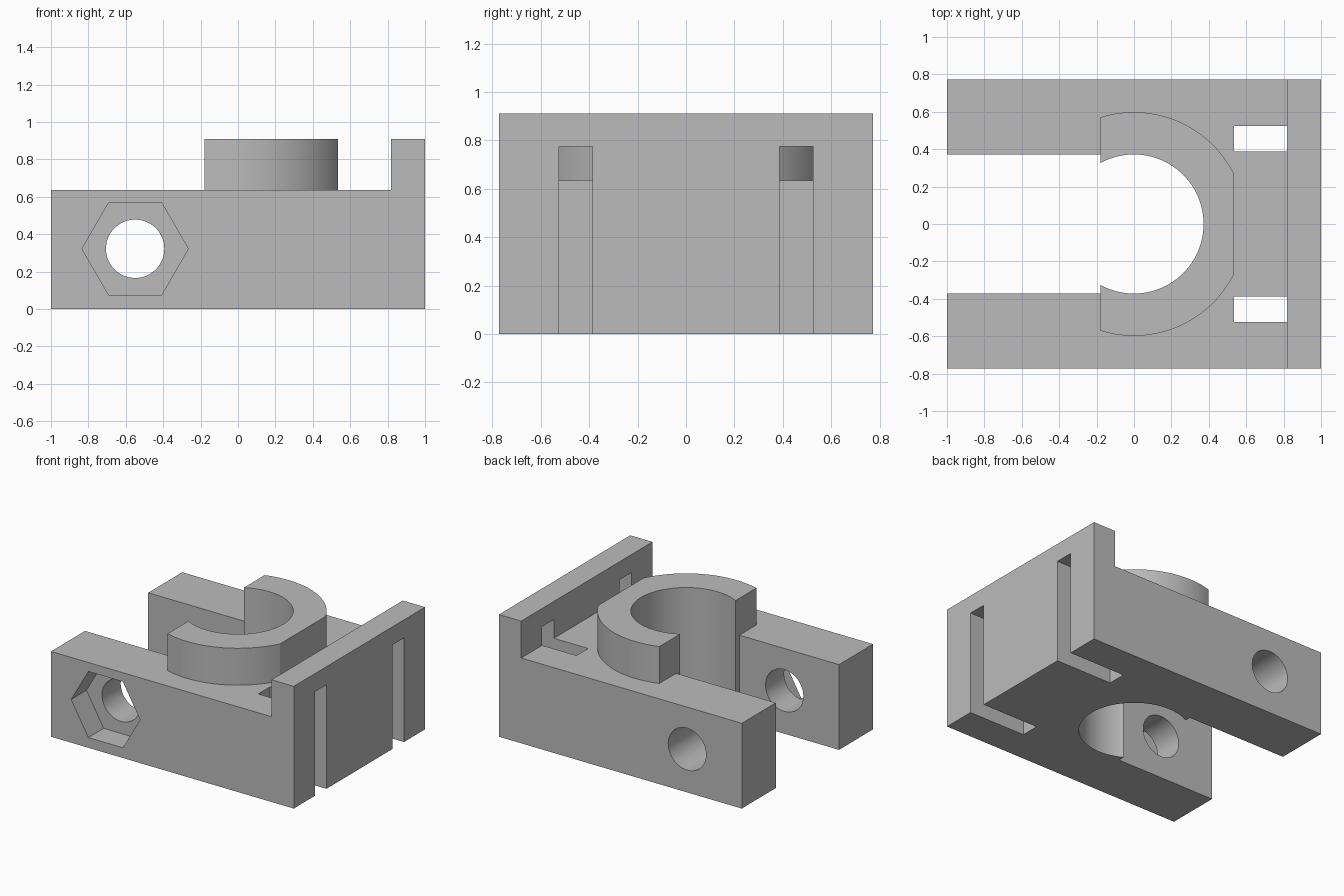
import bpy, bmesh
from math import cos, sin, acos, pi, radians
from mathutils import Vector

if "Cube" in bpy.data.objects:
    bpy.data.objects.remove(bpy.data.objects["Cube"], do_unlink=True)

GREY = (0.5, 0.5, 0.5, 1)
mat = bpy.data.materials.new("plain grey")
mat.use_nodes = True
mat.diffuse_color = GREY
mat.node_tree.nodes["Principled BSDF"].inputs["Base Color"].default_value = GREY

HALF_W = 0.772
BASE_H, TOP_H = 0.635, 0.91
COLLAR_R, BORE_R = 0.598, 0.372
COLLAR_BACK, COLLAR_FLAT = -0.18, 0.535
WALL_X = 0.817
BOLT = (-0.55, 0.322)


def prism(name, points, lo, hi, axis="z"):
    """Extrude an outline: (x, y) along z, or (x, z) along y."""
    def place(p, d):
        return (p[0], p[1], d) if axis == "z" else (p[0], d, p[1])
    bm = bmesh.new()
    face = bm.faces.new([bm.verts.new(place(p, lo)) for p in points])
    grown = bmesh.ops.extrude_face_region(bm, geom=[face])["geom"]
    move = Vector((0, 0, hi - lo) if axis == "z" else (0, hi - lo, 0))
    bmesh.ops.translate(bm, vec=move, verts=[v for v in grown if isinstance(v, bmesh.types.BMVert)])
    bmesh.ops.recalc_face_normals(bm, faces=bm.faces)
    mesh = bpy.data.meshes.new(name)
    bm.to_mesh(mesh)
    bm.free()
    mesh.materials.append(mat)
    obj = bpy.data.objects.new(name, mesh)
    bpy.context.collection.objects.link(obj)
    return obj


def arc(radius, start, end, steps, center=(0, 0)):
    return [(center[0] + radius * cos(start + (end - start) * i / steps),
             center[1] + radius * sin(start + (end - start) * i / steps))
            for i in range(steps + 1)]


def circle(radius, sides, center=(0, 0)):
    return arc(radius, 0, 2 * pi, sides, center)[:-1]


def rect(x0, x1, y0, y1):
    return [(x0, y0), (x1, y0), (x1, y1), (x0, y1)]


def combine(target, tool, operation="DIFFERENCE"):
    mod = target.modifiers.new(tool.name, "BOOLEAN")
    mod.operation = operation
    mod.solver = "EXACT"
    mod.object = tool
    bpy.context.view_layer.objects.active = target
    bpy.ops.object.modifier_apply(modifier=mod.name)
    bpy.data.objects.remove(tool, do_unlink=True)


# L-shaped body: flat base with an upright end wall
body = prism("clamp_body", [(-1, 0), (1, 0), (1, TOP_H), (WALL_X, TOP_H),
                            (WALL_X, BASE_H), (-1, BASE_H)], -HALF_W, HALF_W, "y")

# Gap between the two arms
combine(body, prism("arm_gap", rect(-1.2, COLLAR_BACK, -BORE_R, BORE_R), -0.2, 0.8))

# Raised collar, trimmed flat at both ends
near, far = acos(COLLAR_FLAT / COLLAR_R), acos(COLLAR_BACK / COLLAR_R)
outline = arc(COLLAR_R, near, far, 32)
outline += [(x, -y) for x, y in reversed(outline)]
combine(body, prism("collar", outline, 0.4, TOP_H), "UNION")

# Bore through collar and base
combine(body, prism("bore", circle(BORE_R, 96), -0.2, 1.2))

# Strap slots through base and end wall
for side in (-1, 1):
    y0, y1 = sorted((side * 0.387, side * 0.525))
    combine(body, prism("strap_slot", rect(COLLAR_FLAT, 1.2, y0, y1), -0.2, 0.775))

# Cross bolt hole and hexagonal nut pocket in the front arm
combine(body, prism("bolt_hole", circle(0.156, 64, BOLT), -1, 1, "y"))
combine(body, prism("nut_pocket", circle(0.284, 6, BOLT), -1, -HALF_W + 0.18, "y"))

# Smooth round walls, crisp edges
bpy.ops.object.select_all(action="DESELECT")
body.select_set(True)
bpy.context.view_layer.objects.active = body
bpy.ops.object.shade_smooth_by_angle(angle=radians(25))
